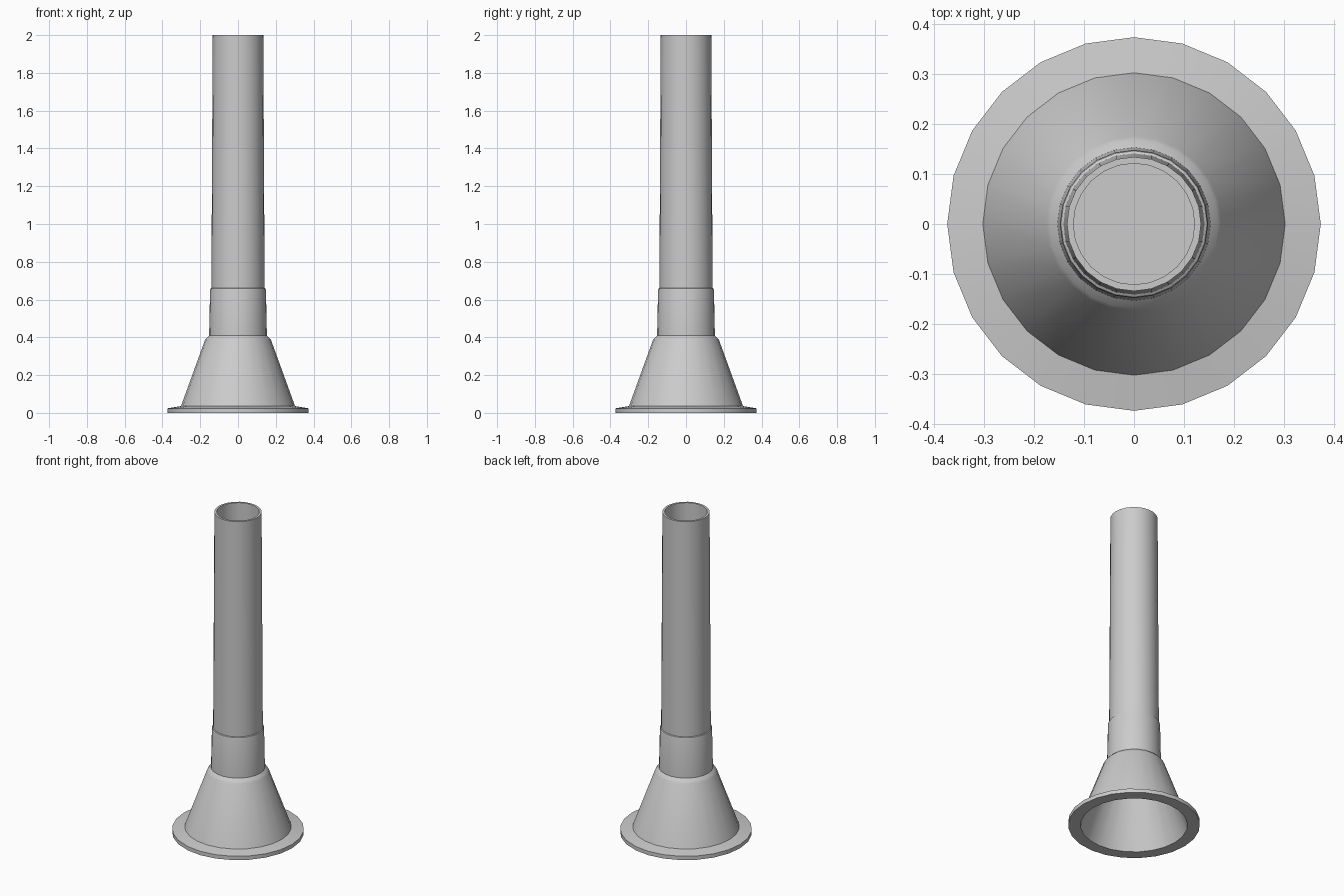
import bpy, bmesh, math

if "Cube" in bpy.data.objects:
    bpy.data.objects.remove(bpy.data.objects["Cube"])

SIDES = 24


def lathe(name, profile):
    """Revolve (radius, z) points around z; radius 0 closes to a flat cap."""
    bm = bmesh.new()
    rings = []
    for r, z in profile:
        rings.append([bm.verts.new((r * math.cos(2 * math.pi * i / SIDES),
                                    r * math.sin(2 * math.pi * i / SIDES), z))
                      for i in range(SIDES)])
    for a, b in zip(rings, rings[1:]):
        for i in range(SIDES):
            j = (i + 1) % SIDES
            bm.faces.new((a[i], a[j], b[j], b[i]))
    # flat caps close both ends of the profile
    bm.faces.new(rings[0])
    bm.faces.new(rings[-1])
    bmesh.ops.recalc_face_normals(bm, faces=bm.faces)
    mesh = bpy.data.meshes.new(name)
    bm.to_mesh(mesh)
    bm.free()
    ob = bpy.data.objects.new(name, mesh)
    bpy.context.collection.objects.link(ob)
    bpy.ops.object.select_all(action='DESELECT')
    ob.select_set(True)
    bpy.context.view_layer.objects.active = ob
    bpy.ops.object.shade_smooth_by_angle(angle=math.radians(30))
    return ob


# One hollow turned body: from the cone's inner ceiling, out over the
# flange, up the cone, collar and tube, then down inside to the tube floor
lathe("flanged_tube", [
    (0.163, 0.38),                                  # inside of cone
    (0.303, 0.0), (0.373, 0.0), (0.373, 0.024),     # flange
    (0.302, 0.036), (0.175, 0.385),                 # cone
    (0.168, 0.395), (0.153, 0.409),                 # shoulder
    (0.148, 0.65), (0.146, 0.658), (0.141, 0.661),  # collar
    (0.134, 2.0), (0.121, 2.0),                     # tube and rim
    (0.121, 0.395),                                 # bore
])
